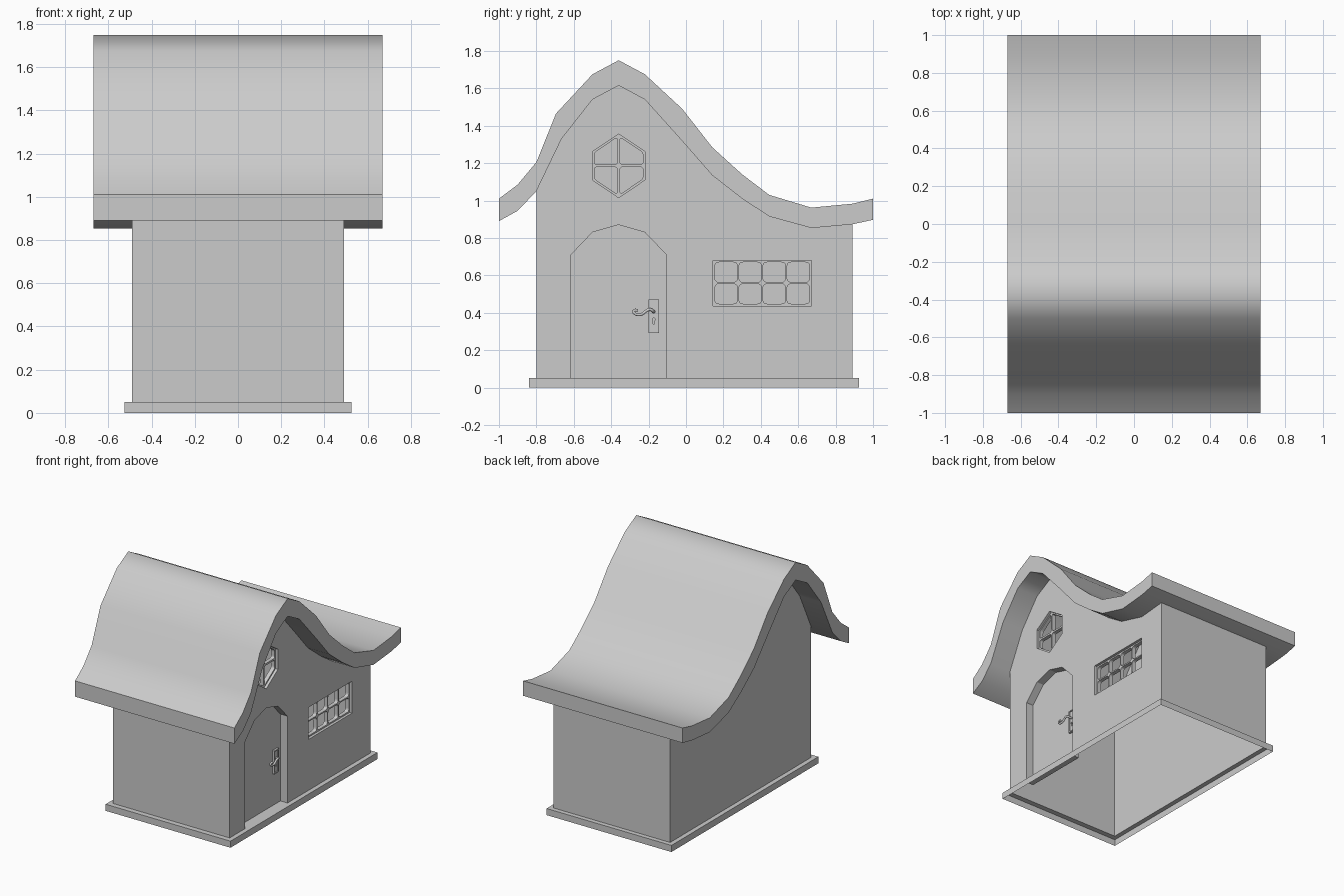
import bpy, bmesh, math
from mathutils import Vector

if "Cube" in bpy.data.objects:
    bpy.data.objects.remove(bpy.data.objects["Cube"])

XW = 0.49            # half width of the walls
DOOR_X = 0.43        # plane of the recessed door


def finish(bm, name, merge=True):
    if merge:
        bmesh.ops.remove_doubles(bm, verts=bm.verts, dist=1e-5)
    bmesh.ops.recalc_face_normals(bm, faces=bm.faces)
    me = bpy.data.meshes.new(name)
    bm.to_mesh(me)
    bm.free()
    ob = bpy.data.objects.new(name, me)
    bpy.context.collection.objects.link(ob)
    return ob


def rect(y0, z0, y1, z1):
    return [(y0, z0), (y1, z0), (y1, z1), (y0, z1)]


def rounded(pts, r, n=4):
    """Round each corner of a polygon with a small quadratic arc."""
    out = []
    for i, p in enumerate(pts):
        p, a, b = Vector(p), Vector(pts[i - 1]), Vector(pts[(i + 1) % len(pts)])
        s, e = p + (a - p).normalized() * r, p + (b - p).normalized() * r
        for k in range(n + 1):
            t = k / n
            out.append(tuple((1 - t) ** 2 * s + 2 * t * (1 - t) * p + t * t * e))
    return out


def filled(bm, x, loops):
    """Fill an outline with holes in the plane at x."""
    edges = []
    for lp in loops:
        vs = [bm.verts.new((x, y, z)) for y, z in lp]
        edges += [bm.edges.new((vs[i - 1], vs[i])) for i in range(len(vs))]
    res = bmesh.ops.triangle_fill(bm, use_beauty=True, edges=edges, normal=(1, 0, 0))
    return [g for g in res["geom"] if isinstance(g, bmesh.types.BMFace)]


def band(bm, lp, x0, x1):
    """Closed band of quads between two x planes."""
    for i in range(len(lp)):
        a, b = lp[i - 1], lp[i]
        bm.faces.new([bm.verts.new(c) for c in
                      ((x0, *a), (x0, *b), (x1, *b), (x1, *a))])


def panel(name, outline, holes, x0, x1):
    """Flat plate with openings and thickness along x."""
    bm = bmesh.new()
    for x in (x0, x1):
        filled(bm, x, [outline] + holes)
    for lp in [outline] + holes:
        band(bm, lp, x0, x1)
    return finish(bm, name)


# Profiles in (y, z)
roof_top = [(-1, 1.01), (-.9, 1.085), (-.8, 1.205), (-.695, 1.465), (-.5, 1.675),
            (-.36, 1.75), (-.22, 1.675), (-.02, 1.49), (.14, 1.285), (.3, 1.14),
            (.445, 1.03), (.67, .962), (.89, .983), (1, 1.01)]
roof_under = [(-1, .89), (-.9, .945), (-.8, 1.05), (-.665, 1.33), (-.5, 1.54),
              (-.36, 1.615), (-.22, 1.54), (-.02, 1.318), (.14, 1.135), (.3, 1.01),
              (.445, .915), (.67, .853), (.89, .873), (1, .897)]
door = [(-.615, .05), (-.615, .71), (-.5, .83), (-.36, .87), (-.22, .83),
        (-.105, .71), (-.105, .05)]
hexagon = [(-.36, 1.015), (-.22, 1.11), (-.22, 1.262), (-.36, 1.355),
           (-.5, 1.262), (-.5, 1.11)]
window = rect(.145, .437, .67, .68)
gable = [(-.8, .05)] + roof_under[2:-1] + [(.89, .05)]

# Roof: curved slab, smooth along the slope, flat at verges and eaves
bm = bmesh.new()
sides = [[[bm.verts.new((x, y, z)) for y, z in prof] for prof in (roof_top, roof_under)]
         for x in (-.67, .67)]
(tl, ul), (tr, ur) = sides
for a, b in ((tl, tr), (ul, ur)):
    for i in range(len(a) - 1):
        bm.faces.new((a[i], b[i], b[i + 1], a[i + 1])).smooth = True
for t, u in ((tl, ul), (tr, ur)):
    bm.faces.new(t + u[::-1])
for i in (0, -1):
    bm.faces.new((tl[i], tr[i], ur[i], ul[i]))
finish(bm, "roof")

# Walls: open shell with door notch and window openings on the +x side
bm = bmesh.new()
filled(bm, XW, [gable + door[::-1], hexagon, window])
filled(bm, -XW, [gable])
for a, b in (((-.8, .05), (-.8, 1.05)), ((.89, .05), (.89, .873))):
    bm.faces.new([bm.verts.new(c) for c in
                  ((-XW, *a), (XW, *a), (XW, *b), (-XW, *b))])
for lp in (hexagon, window):
    band(bm, lp, XW, XW - .05)
finish(bm, "walls")

# Door: recessed leaf with its jambs and sill
bm = bmesh.new()
bm.faces.new([bm.verts.new((DOOR_X, y, z)) for y, z in door])
band(bm, door, DOOR_X, XW)
ob = finish(bm, "door", merge=True)
if ob.data.polygons[0].normal.x < 0:
    ob.data.flip_normals()

# Plinth: outer skirt and ledge, open below
bm = bmesh.new()
rings = [[bm.verts.new(c) for c in ((-x, y0, z), (x, y0, z), (x, y1, z), (-x, y1, z))]
         for x, y0, y1, z in ((.525, -.84, .925, 0), (.525, -.84, .925, .05),
                              (XW, -.8, .89, .05))]
for lo, hi in zip(rings, rings[1:]):
    for i in range(4):
        bm.faces.new((lo[i - 1], lo[i], hi[i], hi[i - 1]))
finish(bm, "plinth")

# Side window frame: 4 x 2 rounded panes
panes = []
for i in range(4):
    for j in range(2):
        y, z = .155 + i * .1285, .448 + j * .116
        panes.append(rounded(rect(y, z, y + .12, z + .106), .022))
panel("side_window_frame", window, panes, .44, .47)

# Gable window frame: four panes mirrored about the centre
quarter = [(.007, .007), (.13, .007), (.13, .07), (.007, .153)]
panes = [rounded([(-.36 + sy * y, 1.186 + sz * z) for y, z in quarter], .016)
         for sy in (-1, 1) for sz in (-1, 1)]
panel("gable_window_frame", hexagon, panes, .44, .47)

# Door handle: plate with keyhole, raised rim and curled lever
keyhole = [(-.176, .34), (-.168, .34), (-.168, .358), (-.164, .366),
           (-.172, .374), (-.18, .366), (-.176, .358)]
panel("handle_plate", rect(-.2, .292, -.145, .47), [keyhole], DOOR_X, DOOR_X + .01)
panel("handle_rim", rect(-.2, .292, -.145, .47), [rect(-.191, .301, -.154, .461)],
      DOOR_X, DOOR_X + .016)

cu = bpy.data.curves.new("handle_lever", "CURVE")
cu.dimensions = "3D"
cu.bevel_depth = .008
cu.bevel_resolution = 2
cu.resolution_u = 5
cu.use_fill_caps = True
path = [(.43, -.172, .405), (.462, -.172, .405), (.47, -.19, .42), (.47, -.212, .412),
        (.47, -.235, .39), (.47, -.265, .389), (.47, -.282, .402), (.47, -.275, .417),
        (.47, -.258, .412)]
sp = cu.splines.new("NURBS")
sp.points.add(len(path) - 1)
for p, c in zip(sp.points, path):
    p.co = (*c, 1)
sp.order_u = 3
sp.use_endpoint_u = True
lever = bpy.data.objects.new("handle_lever", cu)
bpy.context.collection.objects.link(lever)
